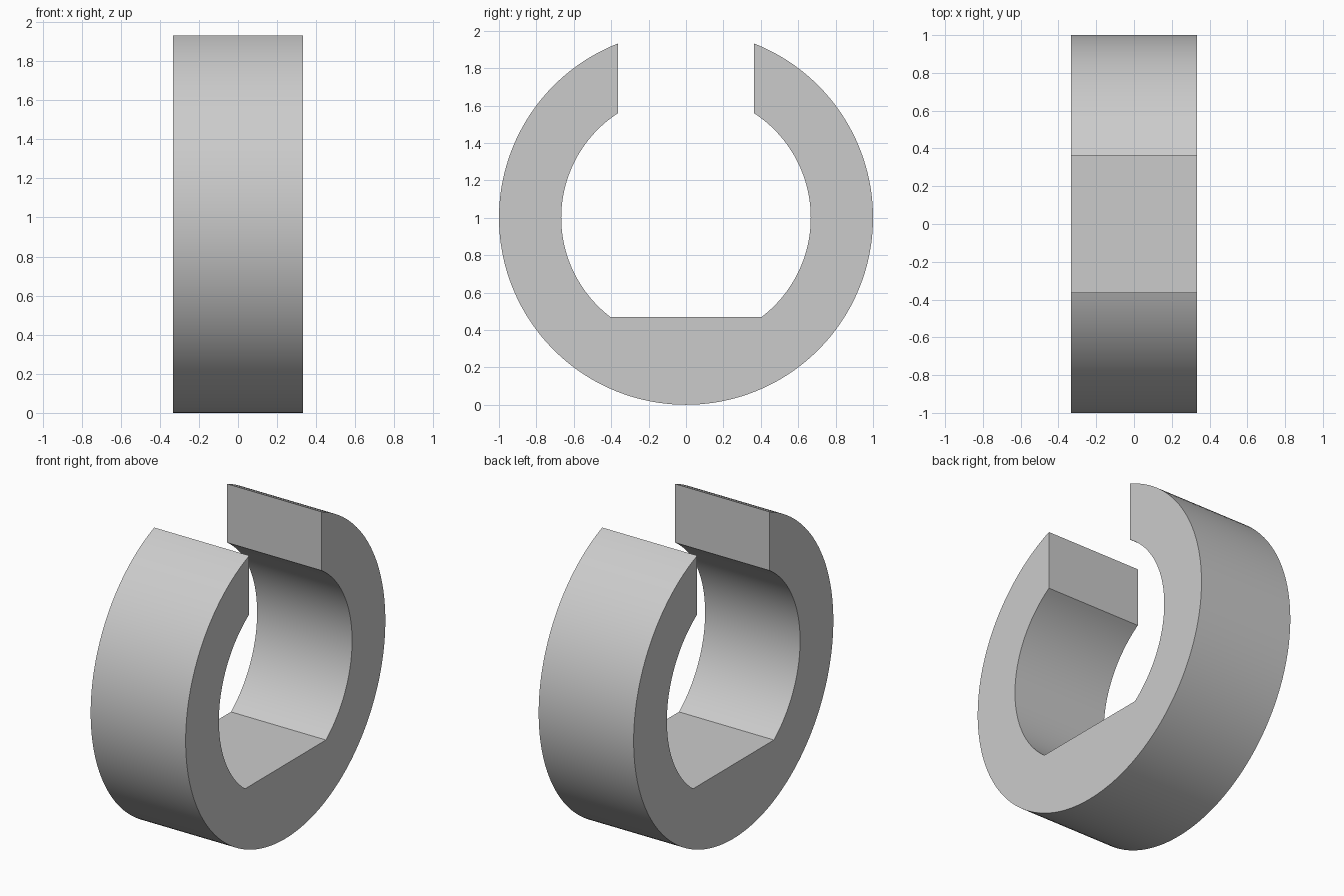
import bpy, bmesh, math

if "Cube" in bpy.data.objects:
    bpy.data.objects.remove(bpy.data.objects["Cube"])

R_OUT, R_IN = 1.0, 0.667      # ring radii
GAP, FLAT = 0.363, 0.53       # half gap width, flat depth below centre
HALF_W, CZ = 0.333, 1.0       # half thickness, centre height


def arc(r, a0, a1, n):
    """Points (y, z) on a circle around the ring centre."""
    return [(r * math.cos(a0 + (a1 - a0) * i / n),
             CZ + r * math.sin(a0 + (a1 - a0) * i / n)) for i in range(n + 1)]


# C-shaped profile: outer arc through the bottom, then inner arcs with a flat between
a_out = math.acos(GAP / R_OUT)
a_in = math.acos(GAP / R_IN)
a_flat = -math.asin(FLAT / R_IN)
outer = arc(R_OUT, a_out, -math.pi - a_out, 144)
inner_right = arc(R_IN, a_flat, a_in, 48)
inner_left = [(-y, z) for y, z in reversed(inner_right)]
profile = outer + inner_left + inner_right

# Extrude the profile along x
bm = bmesh.new()
face = bm.faces.new([bm.verts.new((-HALF_W, y, z)) for y, z in profile])
ext = bmesh.ops.extrude_face_region(bm, geom=[face], use_keep_orig=True)
moved = [g for g in ext["geom"] if isinstance(g, bmesh.types.BMVert)]
bmesh.ops.translate(bm, verts=moved, vec=(2 * HALF_W, 0, 0))
bmesh.ops.recalc_face_normals(bm, faces=bm.faces)

mesh = bpy.data.meshes.new("split_ring")
bm.to_mesh(mesh)
bm.free()
ring = bpy.data.objects.new("split_ring", mesh)
bpy.context.collection.objects.link(ring)

# Plain grey
grey = bpy.data.materials.new("light_grey")
grey.diffuse_color = (0.6, 0.6, 0.6, 1)
grey.use_nodes = True
grey.node_tree.nodes["Principled BSDF"].inputs["Base Color"].default_value = grey.diffuse_color
mesh.materials.append(grey)

# Smooth curves, sharp edges
bpy.context.view_layer.objects.active = ring
ring.select_set(True)
bpy.ops.object.shade_smooth_by_angle(angle=math.radians(25))
